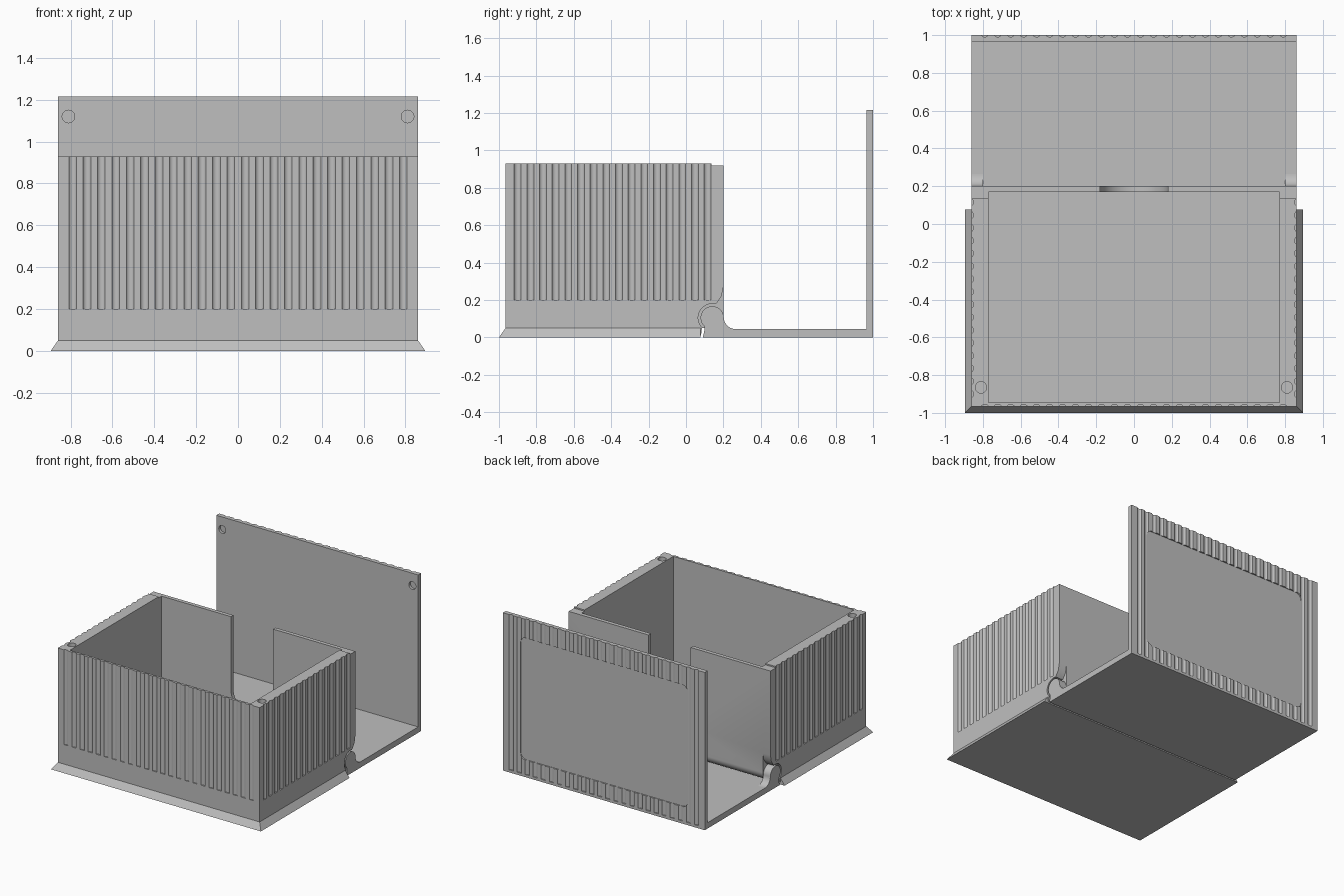
import bpy, bmesh
from math import cos, sin, radians
from mathutils import Matrix, Vector

cube = bpy.data.objects.get("Cube")
if cube:
    bpy.data.objects.remove(cube, do_unlink=True)

grey = bpy.data.materials.new("plain_grey")
grey.use_nodes = True
grey.diffuse_color = (0.52, 0.52, 0.52, 1)
grey.node_tree.nodes["Principled BSDF"].inputs["Base Color"].default_value = grey.diffuse_color


def finish(name, bm):
    bmesh.ops.recalc_face_normals(bm, faces=bm.faces)
    mesh = bpy.data.meshes.new(name)
    bm.to_mesh(mesh)
    bm.free()
    mesh.materials.append(grey)
    obj = bpy.data.objects.new(name, mesh)
    bpy.context.collection.objects.link(obj)
    return obj


def arc(cy, cz, r, start, end, steps=16):
    angles = [radians(start + (end - start) * i / steps) for i in range(steps + 1)]
    return [(cy + r * cos(a), cz + r * sin(a)) for a in angles]


def prism(bm, points, lo, hi, axis="x"):
    """Extrude a profile along x (points are y, z) or along y (points are x, z)."""
    place = (lambda p, t: (t, p[0], p[1])) if axis == "x" else (lambda p, t: (p[0], t, p[1]))
    face = bm.faces.new([bm.verts.new(place(p, lo)) for p in points])
    moved = bmesh.ops.extrude_face_region(bm, geom=[face])["geom"]
    shift = Vector((hi - lo, 0, 0)) if axis == "x" else Vector((0, hi - lo, 0))
    bmesh.ops.translate(bm, vec=shift, verts=[g for g in moved if isinstance(g, bmesh.types.BMVert)])


def block(bm, x0, x1, y0, y1, z0, z1):
    prism(bm, [(y0, z0), (y1, z0), (y1, z1), (y0, z1)], x0, x1)


def cylinder(bm, centre, r, depth, along_y=False):
    turn = Matrix.Rotation(radians(90), 4, "X") if along_y else Matrix()
    bmesh.ops.create_cone(bm, cap_ends=True, segments=32, radius1=r, radius2=r, depth=depth,
                          matrix=Matrix.Translation(centre) @ turn)


def carve(target, bm):
    """Subtract a temporary cutter from a part."""
    cutter = finish("cutter", bm)
    cutter.hide_render = True
    mod = target.modifiers.new("carve", "BOOLEAN")
    mod.operation = "DIFFERENCE"
    mod.solver = "EXACT"
    mod.object = cutter
    bpy.context.view_layer.objects.active = target
    bpy.ops.object.modifier_apply(modifier=mod.name)
    bpy.data.objects.remove(cutter, do_unlink=True)


def spread(a, b, count):
    return [a + (b - a) * i / (count - 1) for i in range(count)]


W = 0.86            # half width
FLUTE, OFF = 0.022, 0.012
HY, HZ = 0.14, 0.105  # hinge centre

# Box body with a rounded lower back edge
bm = bmesh.new()
profile = [(-0.965, 0.01), (0.08, 0.01), (0.085, 0.05)]
profile += arc(0.13, 0.12, 0.07, 270, 360)
profile += [(0.2, 0.92), (0.135, 0.92), (0.135, 0.93), (-0.965, 0.93)]
prism(bm, profile, -W, W)
body = finish("box_body", bm)

# Storage cavity
bm = bmesh.new()
block(bm, -0.77, 0.77, -0.945, 0.17, 0.08, 1.1)
carve(body, bm)

# Round-bottomed opening in the back wall
bm = bmesh.new()
prism(bm, arc(0, 0.36, 0.18, 180, 360, 24) + [(0.18, 1.1), (-0.18, 1.1)], 0.1, 0.3, "y")
carve(body, bm)

# Hinge clearance on both sides
bm = bmesh.new()
clearance = [(0.3, 0.0), (0.3, 0.27), (0.2, 0.27), (0.19, 0.22), (0.17, 0.19)]
clearance += arc(HY, HZ, 0.075, 75, 225) + [(0.09, 0.0)]
for lo, hi in ((-0.95, -0.795), (0.795, 0.95)):
    prism(bm, clearance, lo, hi)
carve(body, bm)

# Vertical flutes on front and sides
bm = bmesh.new()
for x in spread(-0.79, 0.79, 24):
    cylinder(bm, (x, -0.965 - OFF, 0.6), FLUTE, 0.8)
for y in spread(-0.9, 0.115, 16):
    for side in (-1, 1):
        cylinder(bm, (side * (W + OFF), y, 0.6), FLUTE, 0.8)
carve(body, bm)

# Magnet holes in the front corners
bm = bmesh.new()
for side in (-1, 1):
    cylinder(bm, (side * 0.81, -0.865, 0.93), 0.03, 0.08)
carve(body, bm)

# Sloped skirt around the base
bm = bmesh.new()
rings = []
for x, y, z in ((0.895, -1.0, 0.0), (W, -0.965, 0.05)):
    rings.append([bm.verts.new(p) for p in
                  ((-x, y, z), (x, y, z), (x, 0.078, z), (-x, 0.078, z))])
bm.faces.new(rings[0])
bm.faces.new(rings[1])
for i in range(4):
    j = (i + 1) % 4
    bm.faces.new((rings[0][i], rings[0][j], rings[1][j], rings[1][i]))
skirt = finish("base_skirt", bm)

# Opened lid: flat plate with an upright panel
bm = bmesh.new()
prism(bm, [(0.09, 0), (1, 0), (1, 1.215), (0.965, 1.215), (0.965, 0.045), (0.1, 0.045)], -W, W)
lid = finish("lid", bm)

# Flutes on the outside of the lid
bm = bmesh.new()
for x in spread(-0.79, 0.79, 24):
    cylinder(bm, (x, 1 + OFF, 0.65), FLUTE, 1.26)
carve(lid, bm)

# Recessed panel with rounded corners
bm = bmesh.new()
px, z0, z1, r = 0.715, 0.13, 1.07, 0.05
outline = (arc(px - r, z1 - r, r, 0, 90, 8) + arc(r - px, z1 - r, r, 90, 180, 8)
           + arc(r - px, z0 + r, r, 180, 270, 8) + arc(px - r, z0 + r, r, 270, 360, 8))
prism(bm, outline, 0.989, 1.1, "y")
carve(lid, bm)

# Magnet holes inside the lid
bm = bmesh.new()
for side in (-1, 1):
    cylinder(bm, (side * 0.81, 0.965, 1.12), 0.03, 0.04, along_y=True)
carve(lid, bm)

# Hinge knuckles with a fillet into the lid plate
knuckle = [(0.092, 0.002), (0.1, 0.045)] + arc(HY, HZ, 0.062, 225, 0, 24)
knuckle += arc(0.265, 0.108, 0.063, 180, 270, 10) + [(0.265, 0.002)]
parts = [body, skirt, lid]
for name, lo, hi in (("hinge_right", -W, -0.8), ("hinge_left", 0.8, W)):
    bm = bmesh.new()
    prism(bm, knuckle, lo, hi)
    parts.append(finish(name, bm))

# Smooth curved surfaces, keep hard edges
bpy.ops.object.select_all(action="DESELECT")
for part in parts:
    part.select_set(True)
bpy.context.view_layer.objects.active = body
bpy.ops.object.shade_smooth_by_angle(angle=radians(30))
